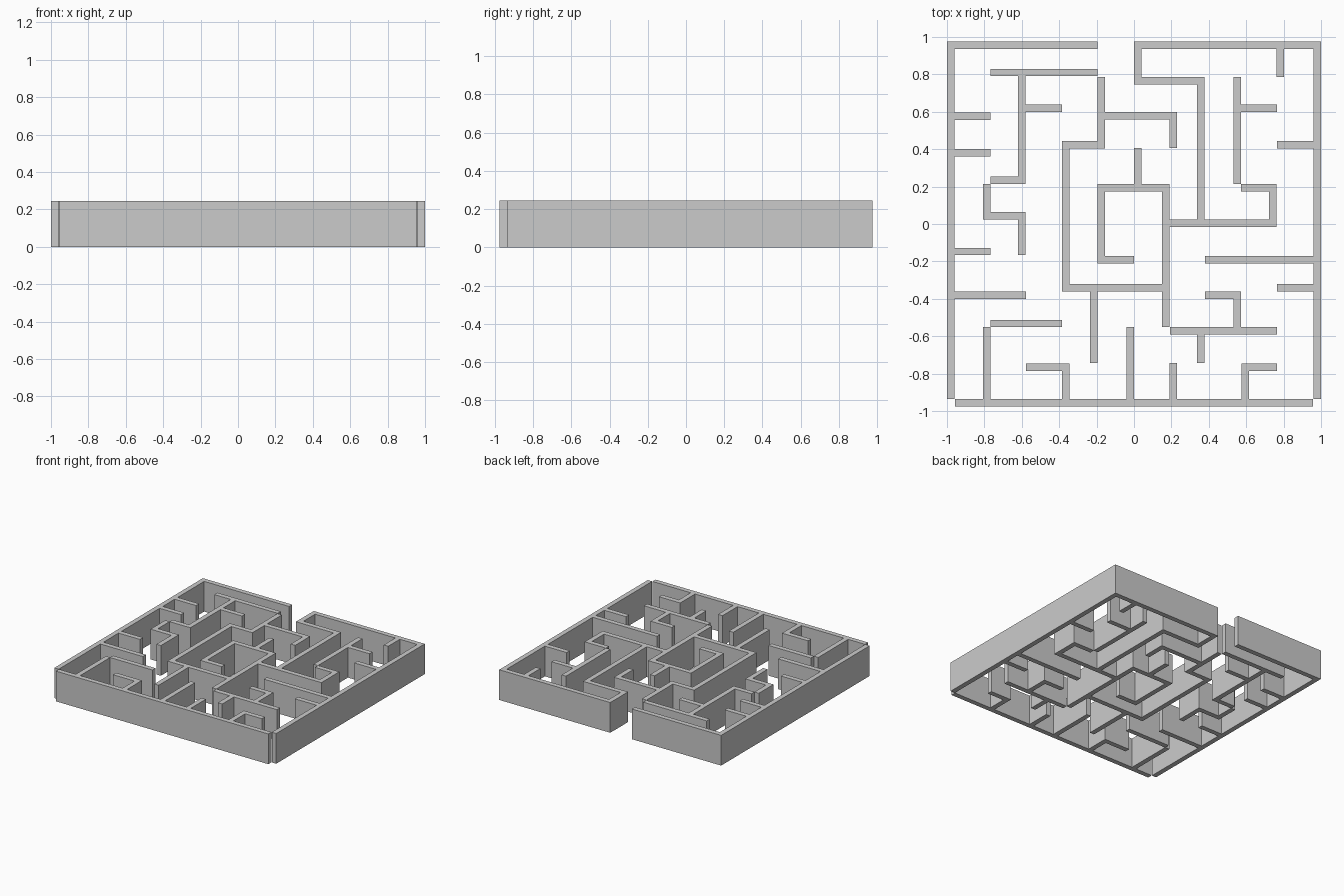
import bpy, bmesh
from mathutils import Matrix

T, H = 0.04, 0.246   # wall thickness and height


def add_box(bm, x0, x1, y0, y1):
    m = Matrix.Translation(((x0 + x1) / 2, (y0 + y1) / 2, H / 2))
    m = m @ Matrix.Diagonal((x1 - x0, y1 - y0, H, 1))
    bmesh.ops.create_cube(bm, size=1, matrix=m)


def walls(name, along_x, along_y):
    """along_x rows: (y, x start, x end); along_y rows: (x, y start, y end)."""
    bm = bmesh.new()
    for y, a, b in along_x:
        add_box(bm, a, b, y - T / 2, y + T / 2)
    for x, a, b in along_y:
        add_box(bm, x - T / 2, x + T / 2, a, b)
    me = bpy.data.meshes.new(name)
    bm.to_mesh(me)
    bm.free()
    ob = bpy.data.objects.new(name, me)
    bpy.context.collection.objects.link(ob)


# Outer boundary with the entrance gap at the back
walls("outer_walls",
      [(0.956, -0.96, -0.195), (0.956, 0.0, 0.96), (-0.956, -0.957, 0.957)],
      [(-0.98, -0.936, 0.976), (0.98, -0.936, 0.976)])

# Left part of the maze
walls("left_maze_walls",
      [(0.81, -0.767, -0.195), (0.575, -0.96, -0.767), (0.62, -0.579, -0.385),
       (0.382, -0.96, -0.767), (0.233, -0.767, -0.619), (0.045, -0.766, -0.579),
       (-0.147, -0.96, -0.767), (-0.38, -0.96, -0.578), (-0.532, -0.767, -0.385),
       (-0.765, -0.578, -0.384)],
      [(-0.599, 0.214, 0.79), (-0.786, 0.025, 0.214), (-0.599, -0.166, 0.025),
       (-0.786, -0.55, -0.936), (-0.364, -0.936, -0.745)])

# Central spiral and its branches
walls("central_maze_walls",
      [(0.425, -0.344, -0.194), (0.578, -0.154, 0.191), (0.195, -0.154, 0.151),
       (-0.19, -0.154, 0.0), (-0.34, -0.344, 0.151), (0.767, 0.039, 0.338)],
      [(-0.364, -0.36, 0.445), (-0.174, 0.405, 0.786), (-0.214, -0.743, -0.36),
       (-0.174, -0.21, 0.215), (-0.021, -0.936, -0.55), (0.019, 0.747, 0.936),
       (0.019, 0.215, 0.406), (0.211, 0.406, 0.598), (0.171, -0.552, 0.215),
       (0.211, -0.936, -0.743), (0.358, 0.023, 0.787)])

# Right part of the maze
walls("right_maze_walls",
      [(0.003, 0.191, 0.723), (0.195, 0.572, 0.723), (0.62, 0.571, 0.765),
       (0.425, 0.765, 0.96), (-0.19, 0.38, 0.96), (-0.34, 0.765, 0.96),
       (-0.38, 0.38, 0.531), (-0.572, 0.193, 0.765), (-0.765, 0.614, 0.765)],
      [(0.358, -0.743, -0.592), (0.551, 0.214, 0.786), (0.551, -0.552, -0.36),
       (0.594, -0.936, -0.745), (0.743, -0.017, 0.215), (0.783, 0.786, 0.936)])
